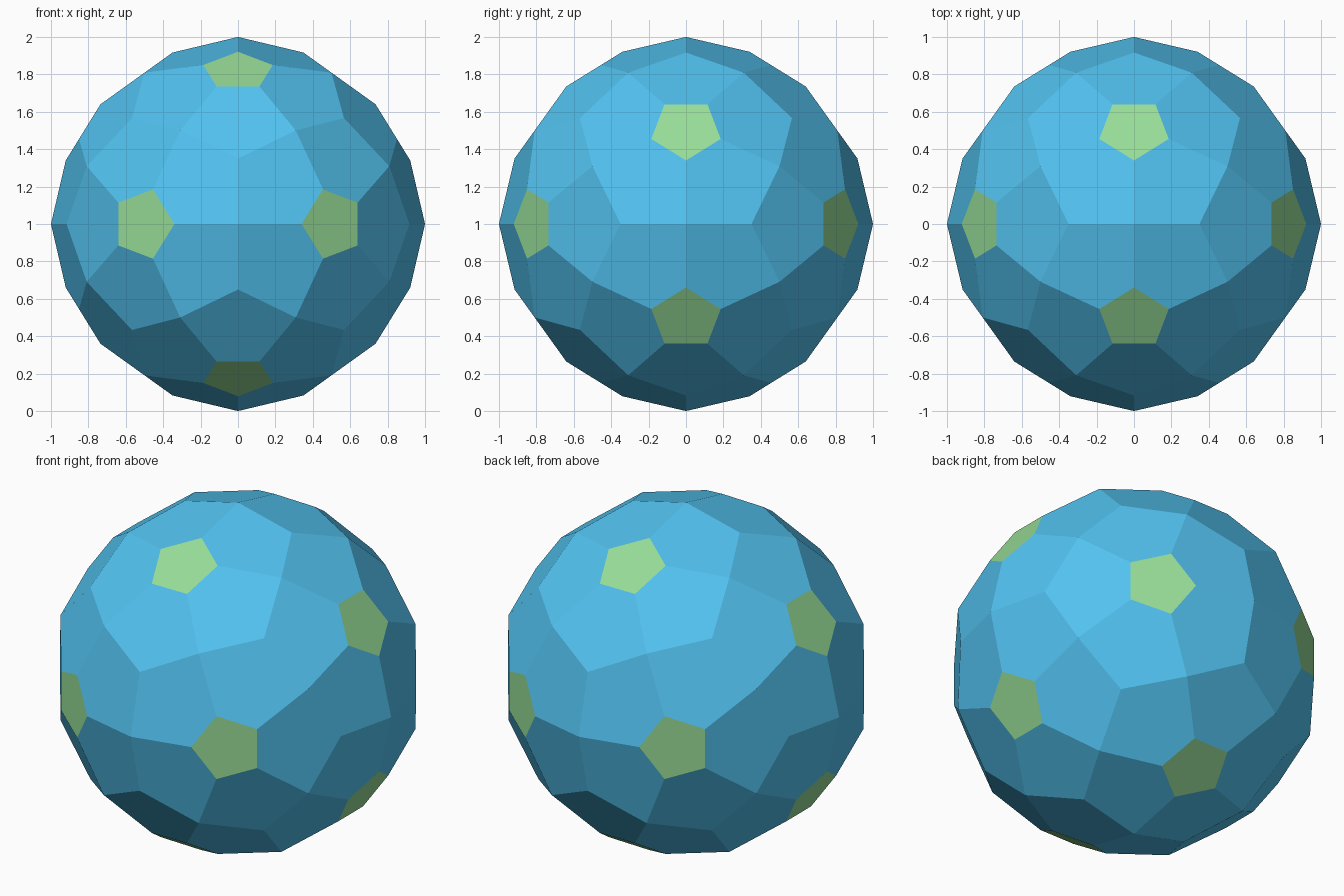
import bpy, bmesh
from mathutils import Vector

if "Cube" in bpy.data.objects:
    bpy.data.objects.remove(bpy.data.objects["Cube"])

PHI = (1 + 5 ** 0.5) / 2
CAP_DIST, CAP_RADIUS = 0.962, 0.195   # small pentagon: distance from centre, circumradius


def material(name, rgb):
    m = bpy.data.materials.new(name)
    m.diffuse_color = (*rgb, 1)
    m.use_nodes = True
    m.node_tree.nodes["Principled BSDF"].inputs["Base Color"].default_value = m.diffuse_color
    return m


# Five-fold axes: the icosahedron's corners
axes = []
for s in (-1, 1):
    for t in (-PHI, PHI):
        axes += [Vector((s, t, 0)), Vector((0, s, t)), Vector((t, 0, s))]


def cap_corner(v, a):
    """Corner of the small pentagon on axis v that points toward axis a."""
    n = v.normalized()
    return n * CAP_DIST + (a - n * a.dot(n)).normalized() * CAP_RADIUS


def mid_corner(a, b):
    return (a + b).normalized()


def tri_corner(v, a, b):
    """Three-fold corner, placed so the large pentagon stays flat."""
    p, q = cap_corner(v, a), cap_corner(v, b)
    m, k = mid_corner(v, a), mid_corner(v, b)
    mid = (m + k) / 2
    n = (k - m).cross(mid - (p + q) / 2)
    d = (v + a + b).normalized()
    return d * (mid.dot(n) / d.dot(n))


bm = bmesh.new()


def add_face(points, mat):
    centre = sum(points, Vector()) / len(points)
    if (points[1] - points[0]).cross(points[2] - points[1]).dot(centre) < 0:
        points = points[::-1]
    bm.faces.new([bm.verts.new(p) for p in points]).material_index = mat


for v in axes:
    near = [a for a in axes if abs((a - v).length - 2) < 0.01]
    # order the five neighbours into a ring
    ring = [near.pop()]
    while near:
        nxt = min(near, key=lambda a: (a - ring[-1]).length)
        near.remove(nxt)
        ring.append(nxt)
    # small green cap
    add_face([cap_corner(v, a) for a in ring], 1)
    # five large blue pentagons around it
    for a, b in zip(ring, ring[1:] + ring[:1]):
        add_face([cap_corner(v, a), cap_corner(v, b), mid_corner(v, b),
                  tri_corner(v, a, b), mid_corner(v, a)], 0)

bmesh.ops.remove_doubles(bm, verts=bm.verts, dist=0.001)
bmesh.ops.recalc_face_normals(bm, faces=bm.faces)
bmesh.ops.translate(bm, verts=bm.verts, vec=(0, 0, 1))

mesh = bpy.data.meshes.new("faceted_ball")
bm.to_mesh(mesh)
bm.free()
mesh.materials.append(material("blue", (0.084, 0.54, 0.87)))
mesh.materials.append(material("green", (0.31, 0.72, 0.31)))
ball = bpy.data.objects.new("faceted_ball", mesh)
bpy.context.collection.objects.link(ball)
